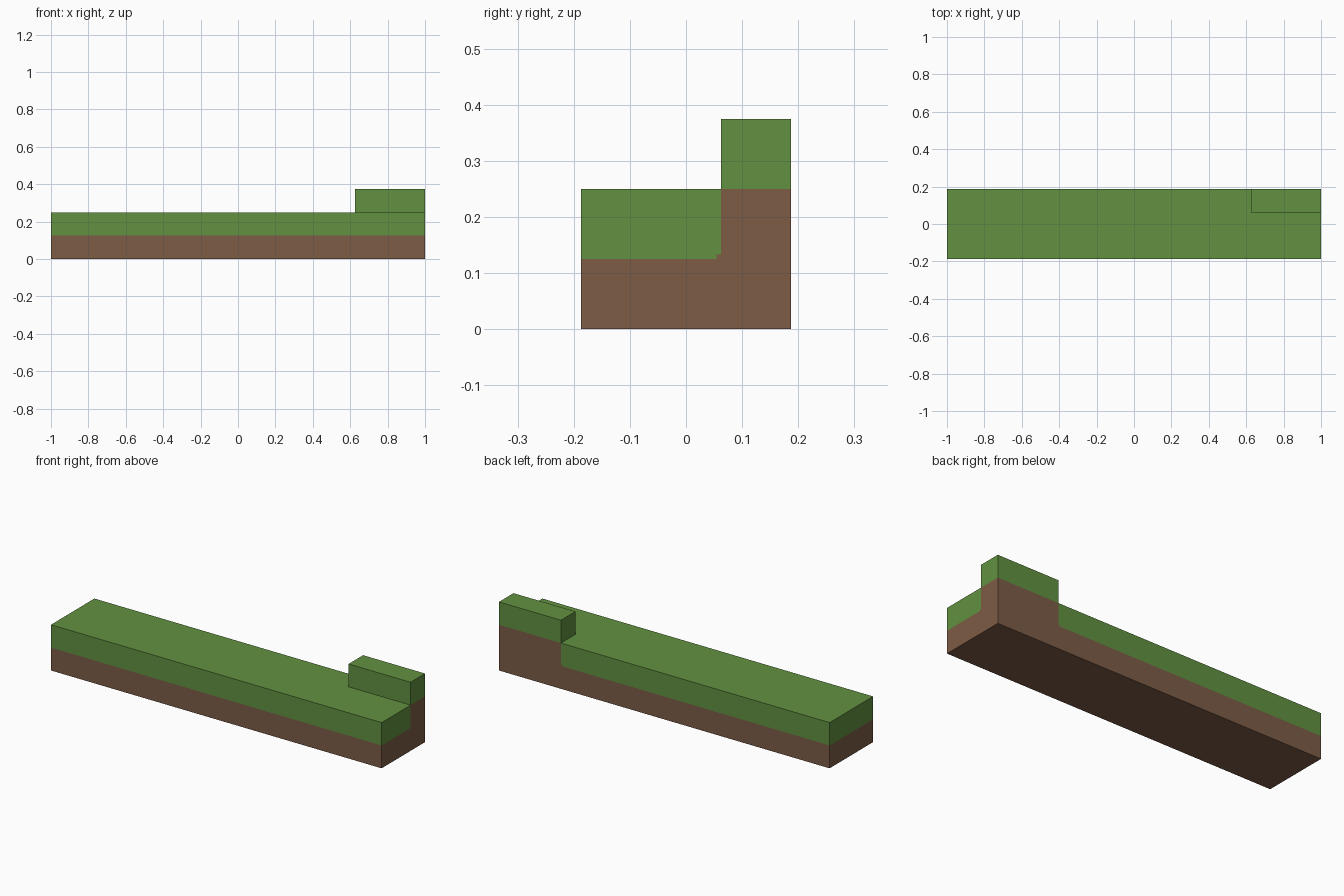
import bpy, bmesh, math
from mathutils import Vector

cube = bpy.data.objects.get("Cube")
if cube:
    bpy.data.objects.remove(cube, do_unlink=True)


def material(name, rgb):
    mat = bpy.data.materials.new(name)
    mat.use_nodes = True
    mat.diffuse_color = (*rgb, 1)
    mat.node_tree.nodes["Principled BSDF"].inputs["Base Color"].default_value = (*rgb, 1)
    return mat


grass = material("grass green", (0.122, 0.283, 0.053))
soil = material("soil brown", (0.205, 0.107, 0.061))

# Main dimensions: long bank with a raised step in the back left corner
HALF_X, HALF_Y = 1.0, 0.1875
LAYER = 0.125
STEP_X, STEP_Y = 0.625, 0.0625
NOTCH = 0.0078  # small soil corner where the step meets the bank

xs = [-HALF_X, STEP_X - NOTCH, STEP_X, HALF_X]
ys = [-HALF_Y, STEP_Y - NOTCH, STEP_Y, HALF_Y]
zs = [0, LAYER, LAYER + NOTCH, 2 * LAYER, 3 * LAYER]
LINES = (xs, ys, zs)


def in_step(c, grow=0.0):
    return c[0] > STEP_X - grow and c[1] > STEP_Y - grow


def is_solid(cell):
    if any(not 0 <= i < len(l) - 1 for i, l in zip(cell, LINES)):
        return False
    return cell[2] < 3 or in_step(centre(cell))


def centre(cell):
    return [(l[i] + l[i + 1]) / 2 for i, l in zip(cell, LINES)]


def is_soil(c):
    if in_step(c):
        return c[2] < 2 * LAYER
    return c[2] < LAYER + (NOTCH if in_step(c, NOTCH) else 0)


# Outer skin of the block, coloured by soil depth
bm = bmesh.new()
cells = [(i, j, k) for i in range(3) for j in range(3) for k in range(4)]
for cell in filter(is_solid, cells):
    for axis in range(3):
        for side in (0, 1):
            near = list(cell)
            near[axis] += 2 * side - 1
            if is_solid(near):
                continue
            u, v = (axis + 1) % 3, (axis + 2) % 3
            corners = []
            for a, b in ((0, 0), (1, 0), (1, 1), (0, 1)):
                p = Vector()
                p[axis] = LINES[axis][cell[axis] + side]
                p[u] = LINES[u][cell[u] + a]
                p[v] = LINES[v][cell[v] + b]
                corners.append(bm.verts.new(p))
            face = bm.faces.new(corners if side else corners[::-1])
            face.material_index = int(is_soil(centre(cell)))

# Weld the skin and merge flat areas of one colour
bmesh.ops.remove_doubles(bm, verts=bm.verts, dist=0.0005)
bmesh.ops.dissolve_limit(bm, angle_limit=math.radians(1), verts=bm.verts,
                         edges=bm.edges, delimit={'MATERIAL'})
bmesh.ops.recalc_face_normals(bm, faces=bm.faces)

mesh = bpy.data.meshes.new("grassy_bank")
bm.to_mesh(mesh)
bm.free()
mesh.materials.append(grass)
mesh.materials.append(soil)
bank = bpy.data.objects.new("grassy_bank", mesh)
bpy.context.collection.objects.link(bank)
